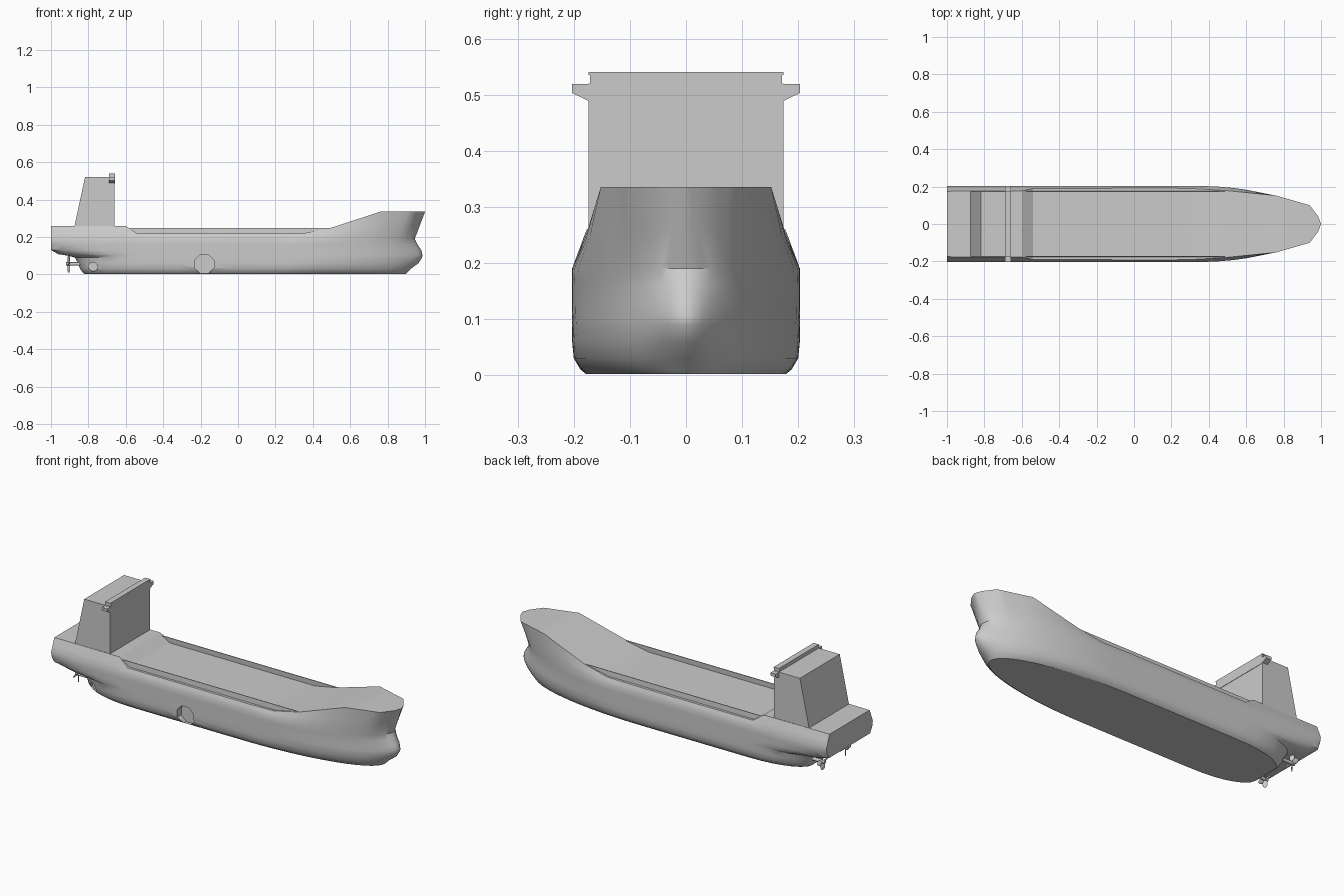
import bpy, bmesh, math
from mathutils import Matrix, Vector

if "Cube" in bpy.data.objects:
    bpy.data.objects.remove(bpy.data.objects["Cube"])


def finish(name, bm, smooth=None):
    bmesh.ops.recalc_face_normals(bm, faces=bm.faces[:])
    me = bpy.data.meshes.new(name)
    bm.to_mesh(me)
    bm.free()
    ob = bpy.data.objects.new(name, me)
    bpy.context.collection.objects.link(ob)
    if smooth:
        bpy.ops.object.select_all(action='DESELECT')
        ob.select_set(True)
        bpy.context.view_layer.objects.active = ob
        bpy.ops.object.shade_smooth_by_angle(angle=math.radians(smooth))
    return ob


def extrude_profile(name, pts, vec):
    bm = bmesh.new()
    f = bm.faces.new([bm.verts.new(p) for p in pts])
    r = bmesh.ops.extrude_face_region(bm, geom=[f])
    bmesh.ops.translate(bm, vec=vec, verts=[v for v in r['geom'] if isinstance(v, bmesh.types.BMVert)])
    return finish(name, bm)


def lerp(table, x, k):
    for a, b in zip(table, table[1:]):
        if x <= b[0]:
            t = (x - a[0]) / (b[0] - a[0])
            return a[k] + (b[k] - a[k]) * t
    return table[-1][k]


# deck edge: x, z, half width
DECK = [(-1, .26, .175), (-.6, .26, .177), (-.54, .22, .19), (.2, .22, .192), (.35, .22, .188),
        (.5, .25, .178), (.76, .335, .152), (.94, .335, .1), (.985, .335, .04), (1, .335, 0)]
# waterlines: z, stern x, bow x, half width, bow length, stern fullness, bulb length
LINES = [(.002, -.82, .895, .178, .75, .4, 0), (.01, -.83, .905, .188, .72, .4, 0),
         (.03, -.845, .92, .2, .68, .4, .005), (.06, -.855, .935, .203, .65, .4, .03),
         (.09, -.872, .94, .203, .62, .45, .044), (.1, -.91, .94, .203, .62, .6, .046),
         (.108, -.96, .94, .203, .62, .7, .045), (.13, -1, .94, .203, .62, .88, .04),
         (.16, -1, .938, .203, .62, .97, .022), (.19, -1, .942, .203, .6, 1, .003)]
S = [0, .004, .012, .025, .045, .07, .1, .14, .2, .23, .3, .4, .5, .6, .64, .675, .71, .75,
     .79, .83, .88, .91, .94, .956, .97, .98, .987, .9925, .9965, .999, 1]


def waterline(z, xs, xb, w, lb, full, bulb):
    row = []
    for s in S:
        x = xs + (xb - xs) * s
        v = min(1, (xb - x) / lb)
        u = min(1, (x - xs) / .3)
        y = w * math.sqrt(max(0, 1 - (1 - v) ** 2))
        y *= full + (1 - full) * math.sqrt(max(0, 1 - (1 - u) ** 2))
        if s > .8:
            x += bulb * math.exp(-(y / .065) ** 2)
        row.append(Vector((x, y, z)))
    return row


# hull lofted through the waterlines up to the deck edge
rows = [waterline(*l) for l in LINES]
top = [Vector((2 * s - 1, lerp(DECK, 2 * s - 1, 2), lerp(DECK, 2 * s - 1, 1))) for s in S]
base = rows[-1]
rows += [[a.lerp(b, .5) for a, b in zip(base, top)], top]
bm = bmesh.new()
R = [[bm.verts.new(p) for p in r] for r in rows]
L = [[bm.verts.new((p.x, -p.y, p.z)) for p in r] for r in rows]
n = len(S)
for G in (R, L):
    for j in range(len(rows) - 1):
        for i in range(n - 1):
            bm.faces.new((G[j][i], G[j][i + 1], G[j + 1][i + 1], G[j + 1][i]))
for i in range(n - 1):
    for j in (0, -1):
        bm.faces.new((R[j][i], R[j][i + 1], L[j][i + 1], L[j][i]))
for j in range(len(rows) - 1):
    bm.faces.new((R[j][0], R[j + 1][0], L[j + 1][0], L[j][0]))
bmesh.ops.remove_doubles(bm, verts=bm.verts[:], dist=1e-5)
hull = finish("hull", bm)

# side recesses cut into the near side
for x, z, r, y0 in ((-.18, .056, .055, -.165), (-.775, .04, .025, -.13)):
    pts = [(x + r * math.cos(math.tau * (k + .5) / 8), y0, z + r * math.sin(math.tau * (k + .5) / 8))
           for k in range(8)]
    cutter = extrude_profile("recess_cutter", pts, (0, -.2, 0))
    cutter.hide_render = True
    m = hull.modifiers.new("recess", 'BOOLEAN')
    m.operation, m.solver, m.object = 'DIFFERENCE', 'EXACT', cutter
    bpy.ops.object.select_all(action='DESELECT')
    hull.select_set(True)
    bpy.context.view_layer.objects.active = hull
    bpy.ops.object.modifier_apply(modifier=m.name)
    bpy.data.objects.remove(cutter)
bpy.ops.object.shade_smooth_by_angle(angle=math.radians(32))

# thin bulwarks along the cargo deck
for side in (1, -1):
    pts = [(-.61, side * .177, .256), (-.54, side * .177, .218), (.36, side * .177, .218),
           (.5, side * .175, .249), (-.59, side * .175, .249)]
    extrude_profile("bulwark", pts, (0, -side * .004, 0))

# deckhouse with sloped back
extrude_profile("deckhouse", [(-.875, -.174, .255), (-.66, -.174, .255), (-.66, -.174, .52),
                              (-.818, -.174, .52)], (0, .348, 0))

# bridge wings across the house front
half = [(.17, .487), (.203, .503), (.203, .519), (.171, .519), (.171, .535), (.174, .535), (.174, .54)]
prof = half + [(-y, z) for y, z in reversed(half)]
extrude_profile("bridge_wing", [(-.69, y, z) for y, z in prof], (.032, 0, 0))

# twin propellers with shafts
for side in (1, -1):
    c = Vector((-.905, side * .1, .056))
    bm = bmesh.new()
    bmesh.ops.create_cone(bm, cap_ends=True, segments=12, radius1=.009, radius2=.009, depth=.15,
                          matrix=Matrix.Translation(c + Vector((.06, 0, 0))) @ Matrix.Rotation(math.pi / 2, 4, 'Y'))
    for k in range(4):
        mat = (Matrix.Translation(c) @ Matrix.Rotation(k * math.pi / 2, 4, 'X')
               @ Matrix.Translation((0, 0, .026)) @ Matrix.Rotation(.6 * side, 4, 'Z')
               @ Matrix.Diagonal((.003, .013, .021, 1)))
        bmesh.ops.create_uvsphere(bm, u_segments=10, v_segments=8, radius=1, matrix=mat)
    finish("propeller", bm, 40)
